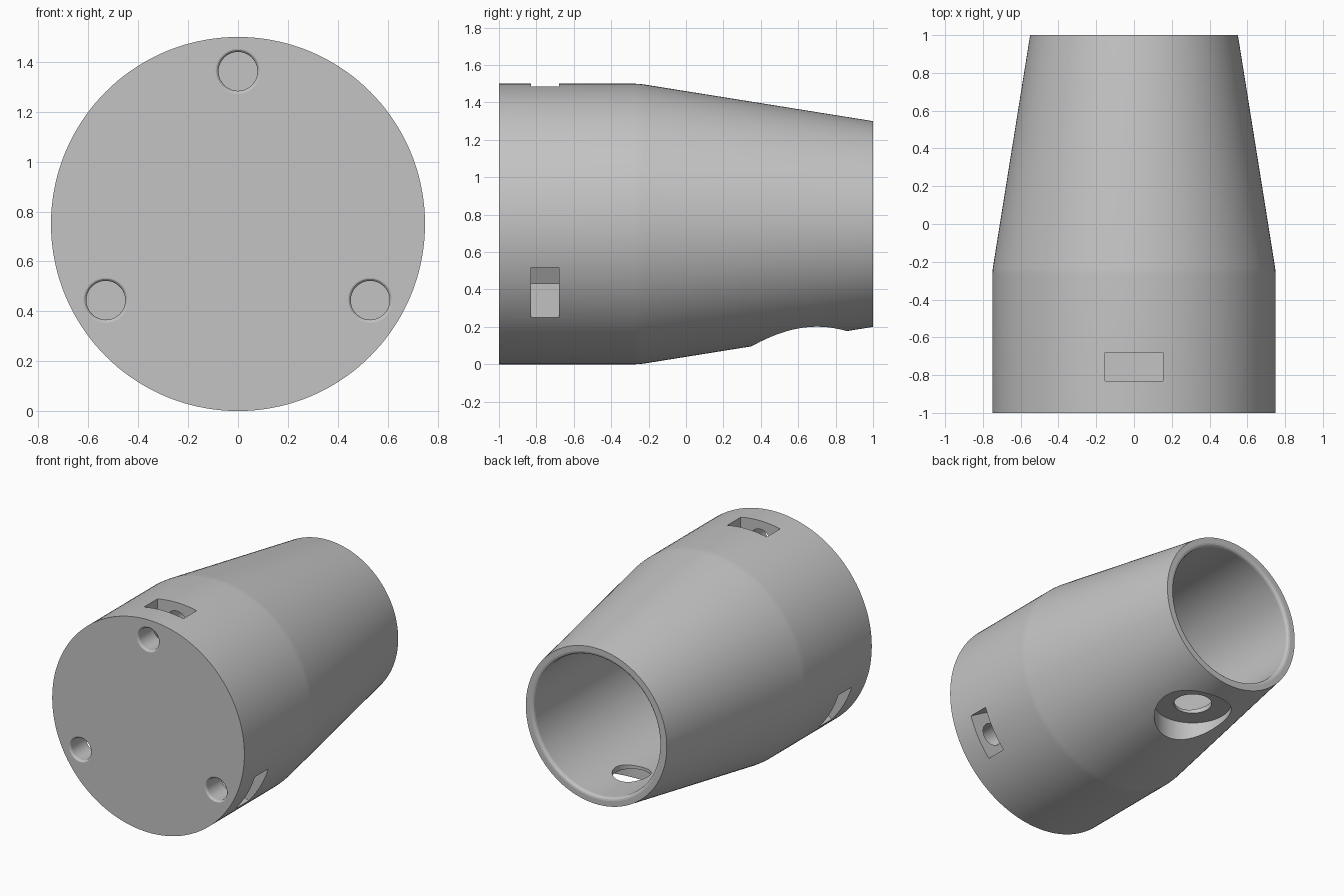
import bpy, bmesh, math
from mathutils import Matrix, Vector

cube = bpy.data.objects.get("Cube")
if cube:
    bpy.data.objects.remove(cube, do_unlink=True)

AXIS_Z = 0.75          # height of the housing's axis
SCREW_R = 0.612        # distance of the screws from the axis

grey = bpy.data.materials.new("plain grey")
grey.use_nodes = True
grey.diffuse_color = (0.55, 0.55, 0.55, 1)
grey.node_tree.nodes["Principled BSDF"].inputs["Base Color"].default_value = grey.diffuse_color


def link(name, bm, matrix):
    bmesh.ops.recalc_face_normals(bm, faces=bm.faces)
    mesh = bpy.data.meshes.new(name)
    bm.to_mesh(mesh)
    bm.free()
    mesh.materials.append(grey)
    obj = bpy.data.objects.new(name, mesh)
    obj.matrix_world = matrix
    bpy.context.collection.objects.link(obj)
    return obj


def revolve(name, profile, steps, matrix):
    """Turn (y, radius) points around the y axis and cap both ends."""
    bm = bmesh.new()
    verts = [bm.verts.new((0, y, r)) for y, r in profile]
    edges = [bm.edges.new(pair) for pair in zip(verts, verts[1:])]
    bmesh.ops.spin(bm, geom=verts + edges, cent=(0, 0, 0), axis=(0, 1, 0),
                   angle=math.tau, steps=steps)
    bmesh.ops.remove_doubles(bm, verts=bm.verts, dist=1e-5)
    bmesh.ops.holes_fill(bm, edges=[e for e in bm.edges if e.is_boundary], sides=0)
    return link(name, bm, matrix)


def box(name, low, high, matrix):
    low, high = Vector(low), Vector(high)
    bm = bmesh.new()
    bmesh.ops.create_cube(bm, size=1)
    for v in bm.verts:
        v.co = (low + high) / 2 + Vector(a * b for a, b in zip(v.co, high - low))
    return link(name, bm, matrix)


def rounding(y, r, size, steps=3):
    """Convex quarter round from a flat end face into a hole of radius r."""
    sign = 1 if y < 0 else -1
    return [(y + sign * size * (1 - math.cos(a)), r + size * (1 - math.sin(a)))
            for a in (math.pi / 2 * i / steps for i in range(steps + 1))]


# Tapered housing with a deep bore at the back
axis = Matrix.Translation((0, 0, AXIS_Z))
outside = [(-1, 0.75), (-0.27, 0.75), (-0.25, 0.749), (-0.23, 0.747), (1, 0.55)]
housing = revolve("housing", outside + rounding(1, 0.49, 0.022) + [(-0.5, 0.49)], 144, axis)

cutters = []

# Three screw holes, each crossing a nut slot
for i in range(3):
    turn = axis @ Matrix.Rotation(math.tau * i / 3, 4, 'Y')
    hole = [(-1.05, 0.094)] + rounding(-1.001, 0.078, 0.016) + [(-0.45, 0.078)]
    cutters.append(revolve("screw_hole_cutter", hole, 48,
                           turn @ Matrix.Translation((0, 0, SCREW_R))))
    cutters.append(box("nut_slot_cutter", (-0.154, -0.83, 0.372), (0.154, -0.68, 0.9), turn))

# Flat-bottomed recess and through hole on the underside
for name, radius, top in (("recess_cutter", 0.255, 0.24), ("drain_hole_cutter", 0.125, 0.45)):
    upright = Matrix.Translation((0, 0.605, 0)) @ Matrix.Rotation(math.pi / 2, 4, 'X')
    cutters.append(revolve(name, [(-0.1, radius), (top, radius)], 72, upright))

# Cut everything out of the housing
bpy.context.view_layer.objects.active = housing
housing.select_set(True)
for cutter in cutters:
    cutter.hide_render = True
    cut = housing.modifiers.new("cut", 'BOOLEAN')
    cut.operation = 'DIFFERENCE'
    cut.solver = 'EXACT'
    cut.object = cutter
    bpy.ops.object.modifier_apply(modifier=cut.name)
    bpy.data.objects.remove(cutter, do_unlink=True)

bpy.ops.object.shade_smooth_by_angle(angle=math.radians(12))
